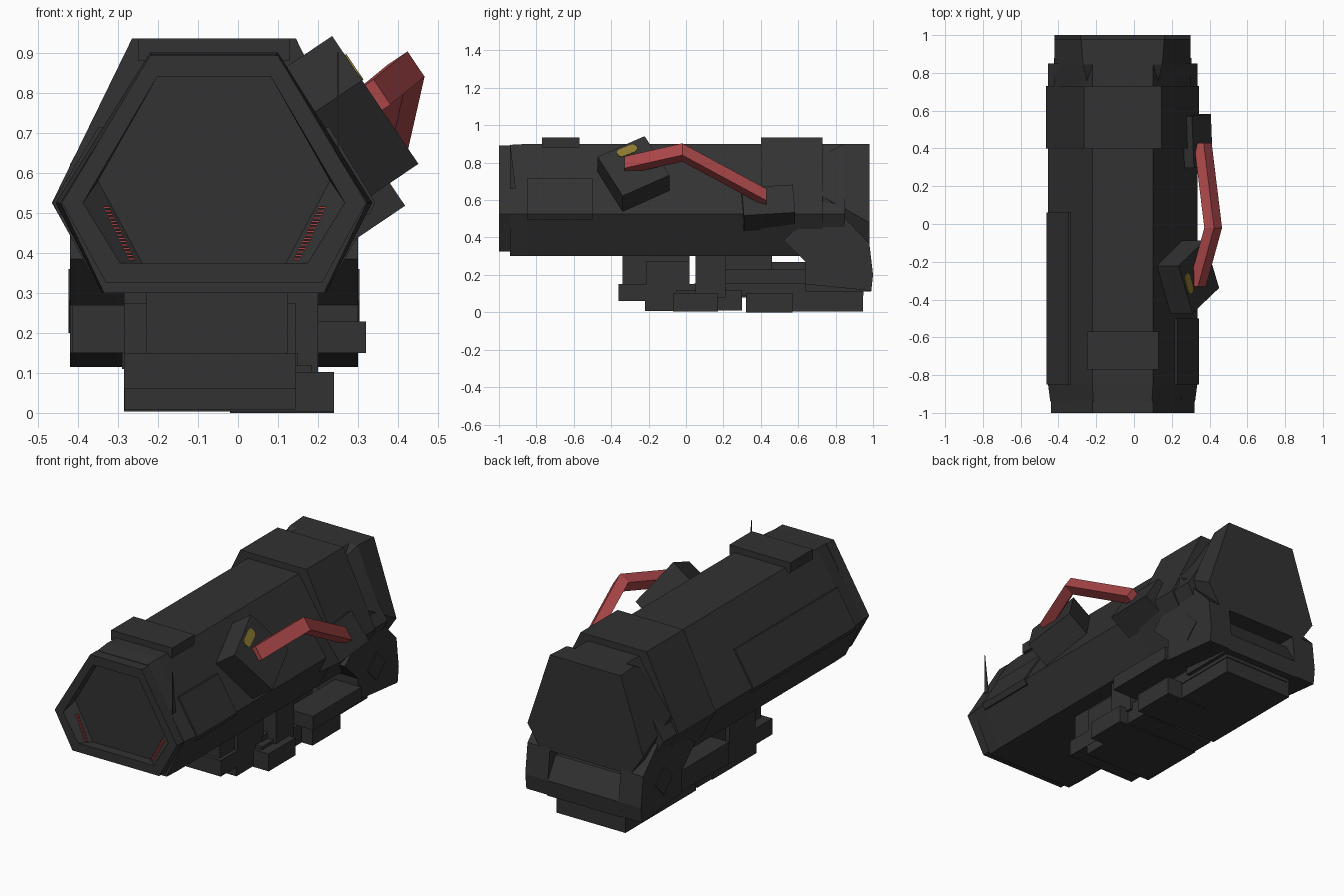
import bpy, bmesh, math
from mathutils import Vector, Matrix

if "Cube" in bpy.data.objects:
    bpy.data.objects.remove(bpy.data.objects["Cube"])

CX = -0.06  # centre line of the hexagonal housing


def material(name, col):
    m = bpy.data.materials.new(name)
    m.diffuse_color = (*col, 1)
    m.use_nodes = True
    m.node_tree.nodes["Principled BSDF"].inputs["Base Color"].default_value = m.diffuse_color
    return m


DARK = material("charcoal", (0.032, 0.032, 0.032))
RED = material("red", (0.40, 0.062, 0.065))
YELLOW = material("yellow", (0.26, 0.19, 0.03))


def loft(name, rings, mat=DARK):
    """Skin a row of equal-length point rings and cap both ends."""
    bm = bmesh.new()
    loops = [[bm.verts.new(p) for p in r] for r in rings]
    n = len(loops[0])
    for a, b in zip(loops, loops[1:]):
        for i in range(n):
            j = (i + 1) % n
            bm.faces.new((a[i], a[j], b[j], b[i]))
    bm.faces.new(loops[0])
    bm.faces.new(loops[-1][::-1])
    bmesh.ops.recalc_face_normals(bm, faces=bm.faces)
    me = bpy.data.meshes.new(name)
    bm.to_mesh(me)
    bm.free()
    me.materials.append(mat)
    ob = bpy.data.objects.new(name, me)
    bpy.context.collection.objects.link(ob)
    return ob


def hexring(y, top, side, bottom):
    """Hexagon at depth y from (half width, height) of its three levels."""
    (tw, tz), (sw, sz), (bw, bz) = top, side, bottom
    return [(CX + x, y, z) for x, z in
            ((-tw, tz), (tw, tz), (sw, sz), (bw, bz), (-bw, bz), (-sw, sz))]


def prism_y(name, pts, y0, y1, side=1):
    """Profile in x (from the centre line) and z, run along y."""
    return loft(name, [[(CX + side * x, y, z) for x, z in pts] for y in (y0, y1)])


def prism_x(name, pts, x0, x1):
    """Profile in y and z, run along x."""
    return loft(name, [[(x, y, z) for y, z in pts] for x in (x0, x1)])


def box(name, x, y, z):
    return prism_x(name, [(y[0], z[0]), (y[1], z[0]), (y[1], z[1]), (y[0], z[1])], *x)


# Main hexagonal housing with recessed front
BODY = ((0.16, 0.90), (0.395, 0.525), (0.28, 0.30))
CAP = ((0.16, 0.893), (0.38, 0.525), (0.27, 0.325))
loft("housing", [hexring(-0.94, (0.155, 0.895), (0.383, 0.525), (0.275, 0.30)),
                 hexring(-0.85, *BODY), hexring(0.85, *BODY)])
loft("front_rim", [hexring(-0.935, *CAP), hexring(-1.0, *CAP),
                   hexring(-1.0, (0.142, 0.84), (0.327, 0.525), (0.235, 0.375)),
                   hexring(-0.945, (0.142, 0.84), (0.29, 0.58), (0.18, 0.375))])

# Dashed light strips in the front recess
for s, label in ((-1, "left"), (1, "right")):
    for i in range(16):
        t = i / 15
        x, z, y = 0.270 - 0.062 * t, 0.513 - 0.128 * t, -0.966 - 0.008 * t
        ob = loft(f"{label}_light_bar_{i}",
                  [[(CX + s * (x + a), yy, z + b) for a, b in
                    ((-0.01, -0.0025), (0.01, -0.0025), (0.01, 0.0025), (-0.01, 0.0025))]
                   for yy in (y, y + 0.008)], RED)

# Rear collar, top lug, rear block
loft("rear_collar", [hexring(y, (0.205, 0.935), (0.405, 0.525), (0.28, 0.30))
                     for y in (0.40, 0.73)])
box("top_lug", (-0.25, 0.13), (-0.77, -0.57), (0.88, 0.935))
loft("rear_block", [hexring(0.73, (0.18, 0.84), (0.36, 0.62), (0.27, 0.36)),
                    hexring(0.845, (0.21, 0.90), (0.36, 0.555), (0.28, 0.36)),
                    hexring(0.98, (0.22, 0.90), (0.36, 0.48), (0.28, 0.36))])

# Raised side panels
PANEL = [(0.26, 0.71), (0.288, 0.715), (0.403, 0.525), (0.388, 0.495), (0.3, 0.495)]
prism_y("right_side_panel", PANEL, -0.85, -0.5)
prism_y("left_side_panel", PANEL, -0.85, 0.06, -1)

# Thin sight fin near the muzzle
prism_x("sight_fin", [(-0.94, 0.90), (-0.94, 0.66), (-0.91, 0.66)], 0.248, 0.252)

# Rear side brackets, mirrored
BRACKET = [(0.52, 0.385), (0.57, 0.43), (0.735, 0.50), (0.735, 0.62), (0.98, 0.37),
           (1.0, 0.20), (0.99, 0.115), (0.64, 0.15), (0.64, 0.27)]
for s, label in ((-1, "left"), (1, "right")):
    xa, xb = CX + s * 0.22, CX + s * 0.36
    prism_x(f"{label}_rear_bracket", BRACKET, xa, xb)
    prism_x(f"{label}_bracket_plate", [(0.72, 0.28), (0.80, 0.36), (0.88, 0.28), (0.80, 0.20)],
            xb - s * 0.01, xb + s * 0.004)

# Underside: neck, rails and feet
box("front_neck", (-0.23, 0.125), (-0.34, 0.02), (0.14, 0.31))
box("neck_core", (-0.285, 0.145), (-0.21, 0.02), (0.14, 0.275))
box("middle_post", (-0.285, 0.20), (0.05, 0.21), (0.08, 0.31))
box("rear_post", (-0.25, 0.14), (0.21, 0.46), (0.08, 0.31))
box("lower_deck", (-0.27, 0.15), (0.0, 0.95), (0.09, 0.15))
box("right_rail", (0.155, 0.32), (0.21, 0.64), (0.15, 0.228))
box("left_rail", (-0.415, -0.27), (0.21, 0.64), (0.15, 0.27))
box("front_foot_upper", (-0.285, 0.145), (-0.36, 0.07), (0.06, 0.15))
prism_x("front_foot_lower", [(-0.22, 0.008), (0.17, 0.008), (0.13, 0.17), (-0.22, 0.10)],
        -0.284, 0.144)
box("front_foot_step", (-0.28, 0.185), (-0.05, 0.30), (0.01, 0.12))
box("front_side_foot", (-0.02, 0.24), (-0.07, 0.17), (0.004, 0.102))
box("rear_foot", (-0.285, 0.145), (0.32, 0.945), (0.004, 0.112))
box("rear_side_foot", (-0.02, 0.24), (0.32, 0.57), (0.0, 0.102))
prism_x("tail_block", [(0.64, 0.11), (0.99, 0.11), (1.0, 0.20), (0.93, 0.32), (0.64, 0.32)],
        -0.29, 0.17)

# Slanted frame of the right upper flank: along y, up the slope, outward
U, V, N = Vector((0, 1, 0)), Vector((-0.56, 0, 0.83)).normalized(), Vector((0.83, 0, 0.56)).normalized()


def flank_plate(name, centre, outline, angle, depth, lift=0.0, mat=DARK):
    """Turned outline on the flank, pushed inwards by depth."""
    rot = Matrix.Rotation(math.radians(angle), 2)
    pts = [rot @ Vector(p) for p in outline]
    return loft(name, [[Vector(centre) + U * p.x + V * p.y + N * d for p in pts]
                       for d in (lift, -depth)], mat)


def rect(w, h):
    return [(-w / 2, -h / 2), (w / 2, -h / 2), (w / 2, h / 2), (-w / 2, h / 2)]


# Handle mounts and yellow button
flank_plate("front_handle_mount", (0.343, -0.28, 0.782), rect(0.285, 0.285), 28, 0.15)
flank_plate("rear_handle_mount", (0.362, 0.44, 0.60), rect(0.275, 0.18), 4, 0.15)
pill = [(sx * 0.032 + 0.025 * math.cos(a), 0.025 * math.sin(a))
        for sx, a0 in ((1, -90), (-1, 90))
        for a in (math.radians(a0 + k * 30) for k in range(7))]
flank_plate("yellow_button", (0.288, -0.315, 0.862), pill, 25, 0.004, 0.005, YELLOW)

# Bent red handle, mitred at the elbow
path = [Vector(p) for p in ((0.335, -0.33, 0.785), (0.42, -0.02, 0.855), (0.365, 0.43, 0.612))]
rings = []
for p in path:
    rings.append([p + V * a + N * b for a, b in
                  ((-0.038, -0.032), (0.038, -0.032), (0.038, 0.03), (-0.038, 0.03))])
loft("carry_handle", rings, RED)
